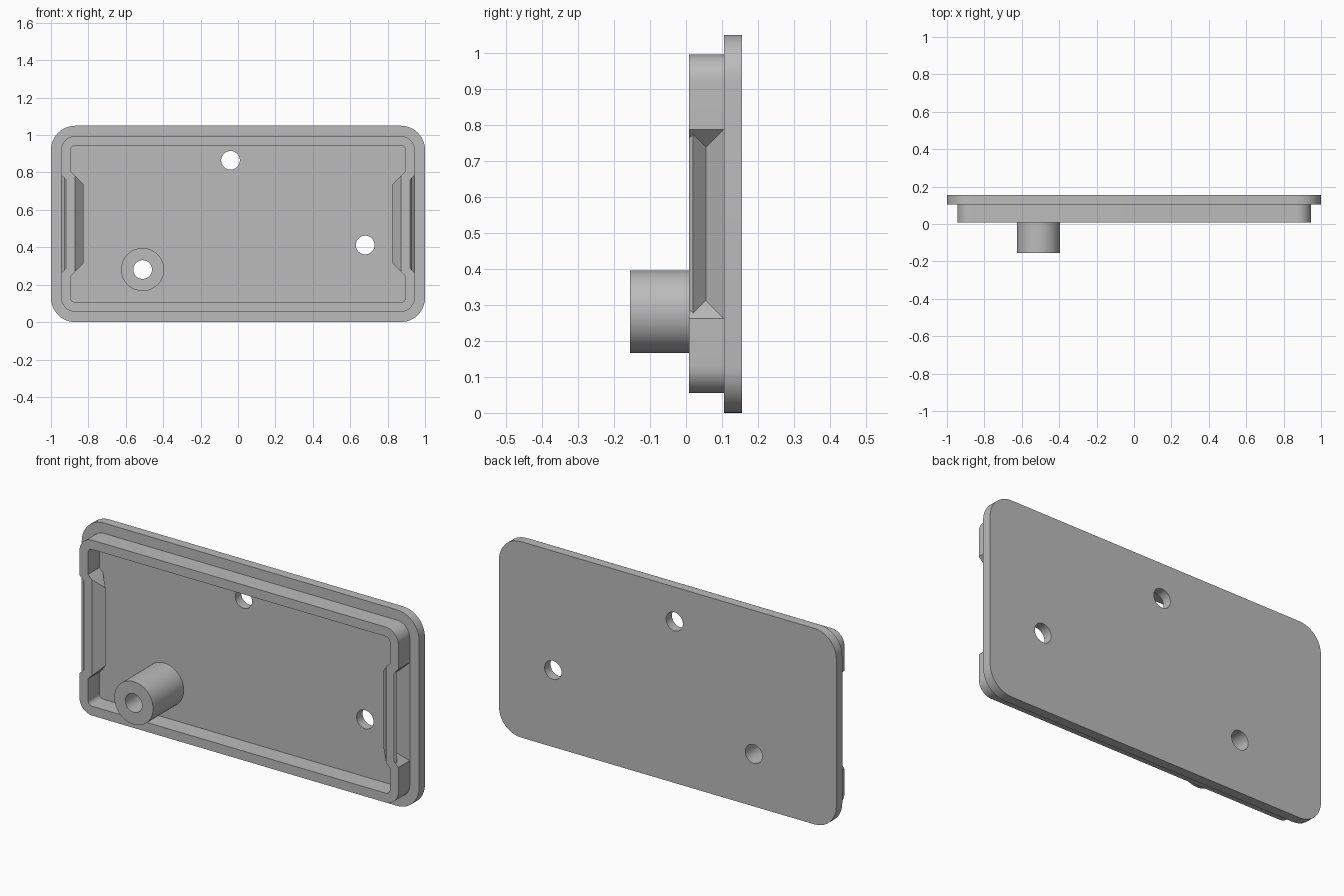
import bpy, bmesh, math

cube = bpy.data.objects.get("Cube")
if cube:
    bpy.data.objects.remove(cube, do_unlink=True)

grey = bpy.data.materials.new("plain grey")
grey.use_nodes = True
grey.diffuse_color = (0.5, 0.5, 0.5, 1)
grey.node_tree.nodes["Principled BSDF"].inputs["Base Color"].default_value = (0.5, 0.5, 0.5, 1)

MID_Z = 0.525
FRONT, SEAT, BACK = 0.008, 0.105, 0.155   # rim front, plate front, plate back
HOLE_R = 0.05
HOLES = [(-0.04, 0.865), (0.68, 0.412), (-0.51, 0.281)]


def finish(name, bm):
    bmesh.ops.recalc_face_normals(bm, faces=bm.faces[:])
    mesh = bpy.data.meshes.new(name)
    bm.to_mesh(mesh)
    bm.free()
    mesh.materials.append(grey)
    obj = bpy.data.objects.new(name, mesh)
    bpy.context.collection.objects.link(obj)
    return obj


def rounded_rect(half_x, half_z, radius, steps=10):
    points = []
    for corner, (sx, sz) in enumerate([(1, 1), (-1, 1), (-1, -1), (1, -1)]):
        for i in range(steps + 1):
            a = math.pi / 2 * (corner + i / steps)
            points.append((sx * (half_x - radius) + radius * math.cos(a),
                           MID_Z + sz * (half_z - radius) + radius * math.sin(a)))
    return points


def circle(x, z, radius, steps=48):
    turn = math.tau / steps
    return [(x + radius * math.cos(i * turn), z + radius * math.sin(i * turn))
            for i in range(steps)]


def prism(name, outline, y0, y1, inner=None):
    """Extrude an outline along y, optionally as a tube with an inner outline."""
    bm = bmesh.new()

    def ring(points, y):
        return [bm.verts.new((x, y, z)) for x, z in points]

    def bridge(a, b):
        for i in range(len(a)):
            j = (i + 1) % len(a)
            bm.faces.new((a[i], a[j], b[j], b[i]))

    f, b = ring(outline, y0), ring(outline, y1)
    bridge(f, b)
    if inner:
        fi, bi = ring(inner, y0), ring(inner, y1)
        bridge(fi, bi)
        bridge(f, fi)
        bridge(b, bi)
    else:
        bm.faces.new(f)
        bm.faces.new(b)
    return finish(name, bm)


def wedge(name, section, side, half_height):
    """Extrude an x/y section along z with end planes sloped at 45 degrees."""
    bm = bmesh.new()
    low, high = [[bm.verts.new((side * x, y, MID_Z + s * half_height(x)))
                  for x, y in section] for s in (-1, 1)]
    for i in range(len(section)):
        j = (i + 1) % len(section)
        bm.faces.new((low[i], low[j], high[j], high[i]))
    bm.faces.new(low)
    bm.faces.new(high)
    return finish(name, bm)


def combine(target, tool, operation):
    mod = target.modifiers.new("combine", "BOOLEAN")
    mod.operation, mod.solver, mod.object = operation, "EXACT", tool
    bpy.ops.object.select_all(action="DESELECT")
    bpy.context.view_layer.objects.active = target
    target.select_set(True)
    bpy.ops.object.modifier_apply(modifier=mod.name)
    bpy.data.objects.remove(tool, do_unlink=True)


# Back plate with three through holes
plate = prism("back_plate", rounded_rect(1.0, 0.525, 0.13), SEAT, BACK)
for x, z in HOLES:
    combine(plate, prism("hole_cutter", circle(x, z, HOLE_R), 0, 0.3), "DIFFERENCE")

# Raised rim, its side walls folded inward as snap grooves
rim = prism("rim", rounded_rect(0.945, 0.47, 0.075), FRONT, SEAT,
            rounded_rect(0.895, 0.42, 0.025))
bump = [(0.872, FRONT), (0.825, 0.055), (0.875, SEAT), (0.91, SEAT), (0.91, FRONT)]
groove = [(1.0, -0.016), (0.9, -0.016), (0.93, 0.02), (0.895, 0.055),
          (0.945, SEAT), (1.0, SEAT)]
for side in (-1, 1):
    combine(rim, wedge("bump", bump, side, lambda x: x - 0.615), "UNION")
    combine(rim, wedge("groove_cutter", groove, side, lambda x: x - 0.6825), "DIFFERENCE")

# Hollow screw post
post_x, post_z = HOLES[2]
post = prism("screw_post", circle(post_x, post_z, 0.115), -0.155, SEAT,
             circle(post_x, post_z, HOLE_R))

# Smooth the rounded walls and keep the edges sharp
bpy.ops.object.select_all(action="DESELECT")
for obj in (plate, rim, post):
    obj.select_set(True)
bpy.context.view_layer.objects.active = plate
bpy.ops.object.shade_smooth_by_angle(angle=math.radians(25))
